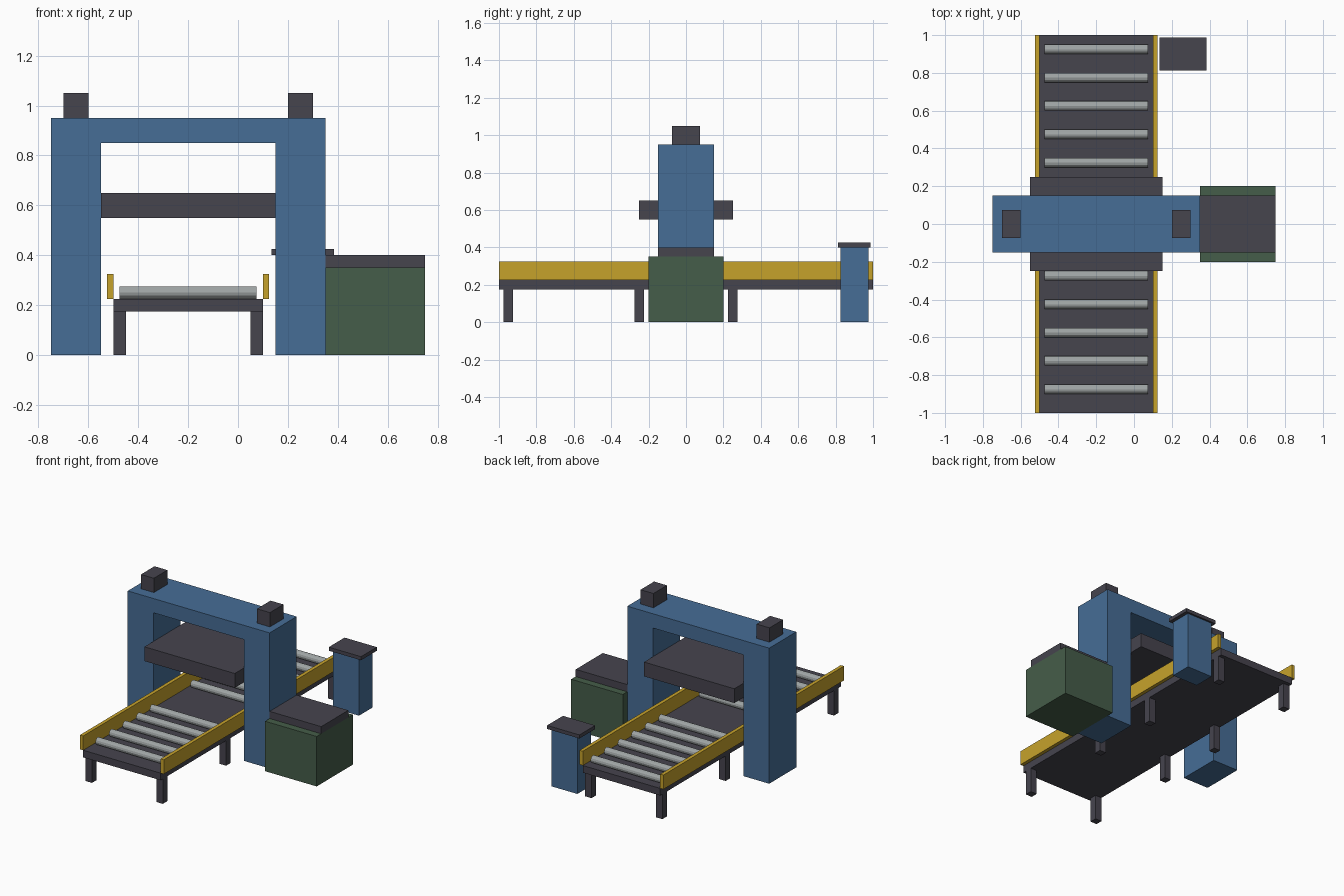
import bpy, bmesh, math
from mathutils import Matrix

if "Cube" in bpy.data.objects:
    bpy.data.objects.remove(bpy.data.objects["Cube"])


def material(name, rgb):
    m = bpy.data.materials.new(name)
    m.diffuse_color = (*rgb, 1)
    m.use_nodes = True
    m.node_tree.nodes["Principled BSDF"].inputs["Base Color"].default_value = m.diffuse_color
    return m


BLUE = material("steel blue", (0.061, 0.153, 0.305))
DARK = material("dark grey", (0.061, 0.058, 0.076))
YELLOW = material("safety yellow", (0.565, 0.361, 0.024))
GREEN = material("dull green", (0.060, 0.110, 0.067))
GREY = material("roller grey", (0.35, 0.376, 0.376))


def add(name, bm, mat):
    bmesh.ops.recalc_face_normals(bm, faces=bm.faces)
    me = bpy.data.meshes.new(name)
    bm.to_mesh(me)
    bm.free()
    me.materials.append(mat)
    ob = bpy.data.objects.new(name, me)
    bpy.context.collection.objects.link(ob)
    return ob


def box(name, x, y, z, mat):
    """Box from (min, max) ranges on each axis."""
    bm = bmesh.new()
    bmesh.ops.create_cube(bm, size=1)
    for v in bm.verts:
        v.co = [r[0] if c < 0 else r[1] for c, r in zip(v.co, (x, y, z))]
    return add(name, bm, mat)


# Portal frame: one extruded profile
bm = bmesh.new()
profile = [(-.75, 0), (-.55, 0), (-.55, .85), (.15, .85),
           (.15, 0), (.35, 0), (.35, .95), (-.75, .95)]
face = bm.faces.new([bm.verts.new((x, -.15, z)) for x, z in profile])
ext = bmesh.ops.extrude_face_region(bm, geom=[face], use_keep_orig=True)
bmesh.ops.translate(bm, vec=(0, .3, 0),
                    verts=[g for g in ext["geom"] if isinstance(g, bmesh.types.BMVert)])
add("portal_frame", bm, BLUE)

# Drive motors and press head
for side, x in (("left", -.65), ("right", .25)):
    box(f"{side}_motor", (x - .05, x + .05), (-.075, .075), (.95, 1.05), DARK)
box("press_head", (-.55, .15), (-.25, .25), (.55, .65), DARK)

# Conveyor bed, guide rails and legs
box("conveyor_bed", (-.5, .1), (-1, 1), (.175, .225), DARK)
for side, s in (("left", -1), ("right", 1)):
    rail = sorted((-.2 + s * .3, -.2 + s * .325))
    box(f"{side}_guide_rail", rail, (-1, 1), (.225, .325), YELLOW)
    leg = sorted((-.2 + s * .25, -.2 + s * .3))
    for i, y in enumerate((-.95, -.25, .25, .95)):
        box(f"{side}_leg_{i + 1}", leg, (y - .025, y + .025), (0, .175), DARK)

# Rollers, left out under the press
for i in range(13):
    y = -.875 + .15 * i
    if abs(y) < .15:
        continue
    bm = bmesh.new()
    bmesh.ops.create_cone(bm, cap_ends=True, segments=12, radius1=.025, radius2=.025, depth=.55,
                          matrix=Matrix.Translation((-.2, y, .25)) @ Matrix.Rotation(math.pi / 2, 4, 'Y'))
    add(f"roller_{i + 1}", bm, GREY)

# Hydraulic cabinet and its cover
box("power_cabinet", (.35, .75), (-.2, .2), (0, .35), GREEN)
box("cabinet_cover", (.35, .75), (-.15, .15), (.35, .4), DARK)

# Operator console
box("console_body", (.16, .36), (.825, .975), (0, .4), BLUE)
box("console_top", (.135, .385), (.8125, .9875), (.4, .425), DARK)
